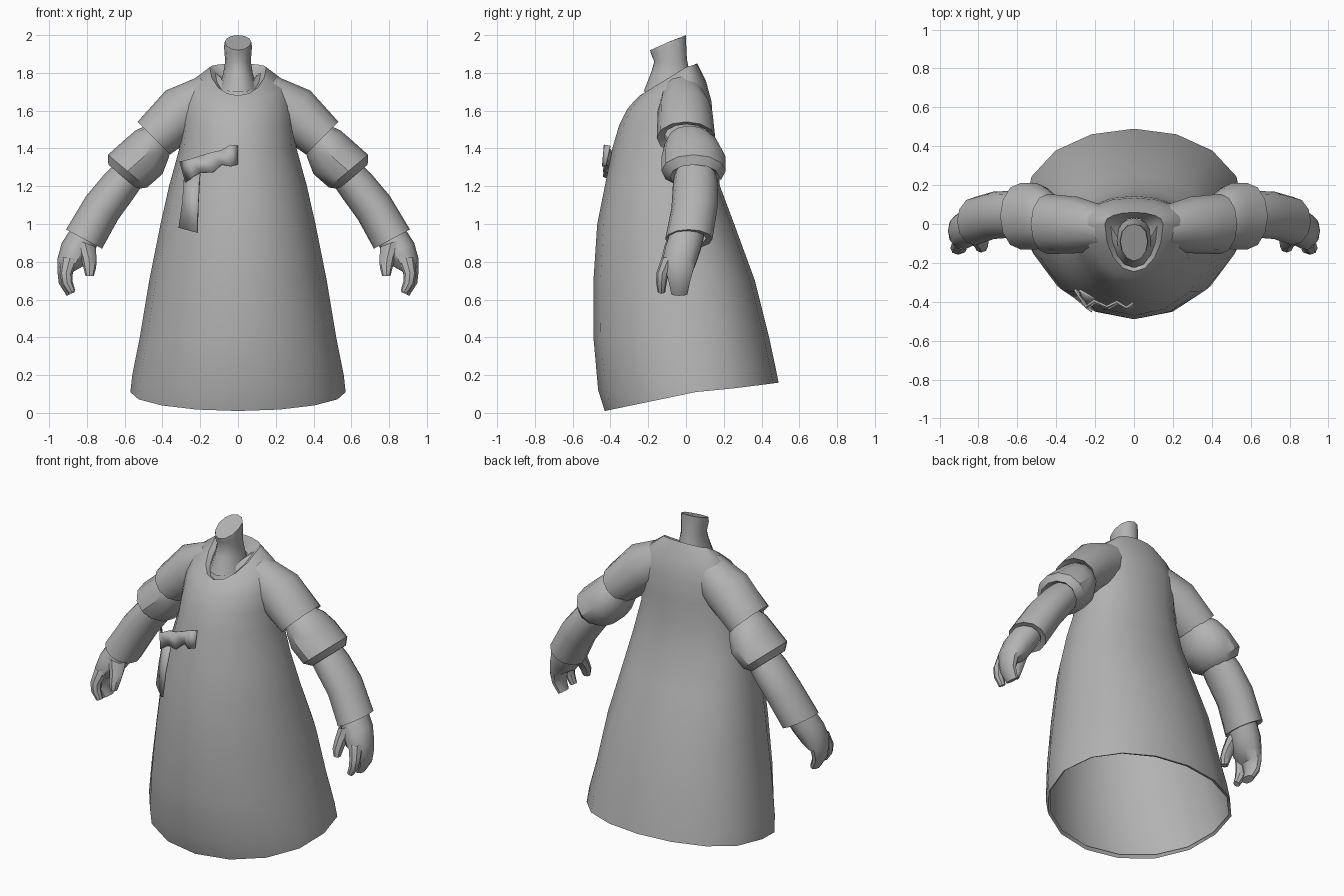
import bpy, bmesh, math

grey = bpy.data.materials.new("plain_grey")
grey.diffuse_color = (0.45, 0.45, 0.45, 1)


def finish(bm, name, angle=40, mirror=False):
    bmesh.ops.recalc_face_normals(bm, faces=bm.faces)
    me = bpy.data.meshes.new(name)
    bm.to_mesh(me)
    bm.free()
    me.materials.append(grey)
    ob = bpy.data.objects.new(name, me)
    bpy.context.collection.objects.link(ob)
    if mirror:
        ob.modifiers.new("mirror", 'MIRROR').use_mirror_merge = False
    bpy.ops.object.select_all(action='DESELECT')
    ob.select_set(True)
    bpy.context.view_layer.objects.active = ob
    bpy.ops.object.shade_smooth_by_angle(angle=math.radians(angle))
    return ob


def loft(name, rings, cap_start=False, cap_end=False, angle=40, mirror=False):
    bm = bmesh.new()
    loops = [[bm.verts.new(p) for p in ring] for ring in rings]
    n = len(loops[0])
    for a, b in zip(loops, loops[1:]):
        for i in range(n):
            j = (i + 1) % n
            bm.faces.new((a[i], a[j], b[j], b[i]))
    if cap_start:
        bm.faces.new(loops[0][::-1])
    if cap_end:
        bm.faces.new(loops[-1])
    return finish(bm, name, angle, mirror)


def body_ring(zf, zs, zb, yf, yb, hw, cy, n=16):
    """Ring with separate front, side and back heights and depths."""
    pts = []
    for i in range(n):
        t = 2 * math.pi * i / n
        c, s = math.cos(t), math.sin(t)
        k = abs(c) if c < 0 else abs(c) ** 0.85
        y_end, z_end = (yf, zf) if c < 0 else (yb, zb)
        pts.append((hw * s, cy + (y_end - cy) * k, zs + (z_end - zs) * abs(c)))
    return pts


def limb(name, stations, n=12, **kw):
    """Tube through (x, y, z, tilt in degrees, radius in xz, radius in y)."""
    rings = []
    for x, y, z, a, r, ry in stations:
        a = math.radians(a)
        rings.append([(x + r * math.cos(t) * math.cos(a), y + ry * math.sin(t),
                       z + r * math.cos(t) * math.sin(a))
                      for t in (2 * math.pi * i / n for i in range(n))])
    return loft(name, rings, mirror=True, **kw)


# long gown with slanted hem and open collar
loft("gown", [body_ring(*r) for r in (
    (.03, .12, .165, -.42, .47, .555, .05),
    (.01, .11, .16, -.43, .49, .57, .05),
    (.12, .20, .26, -.465, .47, .56, .04),
    (.40, .40, .40, -.49, .44, .52, .02),
    (.70, .70, .70, -.49, .365, .47, 0),
    (1.0, 1.0, 1.0, -.47, .255, .41, -.05),
    (1.2, 1.2, 1.2, -.43, .18, .365, -.06),
    (1.4, 1.4, 1.4, -.39, .15, .31, -.05),
    (1.52, 1.52, 1.52, -.355, .145, .30, -.04),
    (1.61, 1.64, 1.65, -.31, .135, .29, -.02),
    (1.65, 1.755, 1.76, -.275, .105, .25, -.01),
    (1.68, 1.83, 1.85, -.245, .06, .15, 0),
    (1.67, 1.80, 1.81, -.225, .04, .12, -.01),
    (1.74, 1.77, 1.77, -.20, .03, .085, -.07))])

# neck stump with slanted top
loft("neck", [body_ring(*r, n=12) for r in (
    (1.70, 1.72, 1.73, -.225, .03, .10, -.09),
    (1.80, 1.80, 1.80, -.185, .02, .078, -.08),
    (1.86, 1.86, 1.87, -.168, .005, .068, -.08),
    (1.90, 1.94, 1.97, -.185, .00, .074, -.09),
    (1.92, 1.965, 2.0, -.19, .00, .07, -.09))], cap_end=True)

# short wide oversleeves
limb("oversleeve", (
    (.14, -.02, 1.68, 58, .12, .11),
    (.29, -.005, 1.595, 50, .145, .145),
    (.445, 0, 1.455, 45, .122, .155),
    (.43, .005, 1.465, 45, .09, .12)))

# gathered sleeve puffs
limb("sleeve_puff", (
    (.42, .02, 1.46, 42, .09, .11),
    (.455, .03, 1.42, 42, .115, .145),
    (.50, .04, 1.355, 42, .135, .17),
    (.585, .04, 1.28, 40, .135, .17),
    (.61, .045, 1.25, 40, .10, .13),
    (.59, .045, 1.27, 40, .08, .10)), angle=35)

# lower sleeves
limb("lower_sleeve", (
    (.57, .05, 1.27, 42, .09, .11),
    (.63, .05, 1.20, 40, .10, .12),
    (.72, .045, 1.085, 36, .105, .122),
    (.815, .015, .92, 28, .108, .125),
    (.815, .010, .925, 28, .08, .095)))

# palms with joined fingers
limb("hand", (
    (.81, .005, .94, 28, .082, .095),
    (.85, -.015, .87, 20, .088, .098),
    (.88, -.035, .80, 10, .078, .095),
    (.915, -.035, .75, 5, .042, .075),
    (.915, -.035, .69, -8, .034, .058),
    (.885, -.035, .63, -25, .024, .045)), cap_end=True, n=10)

# forefingers
limb("forefinger", (
    (.89, -.09, .82, 5, .045, .04),
    (.91, -.125, .74, 0, .034, .032),
    (.905, -.13, .69, -15, .03, .028),
    (.88, -.13, .64, -25, .02, .02)), cap_end=True, n=8)

# thumbs
limb("thumb", (
    (.81, -.05, .90, 20, .06, .06),
    (.79, -.09, .82, 8, .042, .04),
    (.785, -.115, .77, 0, .034, .032),
    (.785, -.125, .725, 0, .022, .022)), cap_end=True, n=8)


def ribbon(name, columns, thick=.012):
    """Flat ribbon from (x, y, z) edge pairs, given thickness."""
    bm = bmesh.new()
    rows = [(bm.verts.new(a), bm.verts.new(b)) for a, b in columns]
    for (a, b), (c, d) in zip(rows, rows[1:]):
        bm.faces.new((a, b, d, c))
    ob = finish(bm, name, 30)
    ob.modifiers.new("thickness", 'SOLIDIFY').thickness = thick


# tied bow and hanging tail on the chest
ribbon("bow", (
    ((-.31, -.34, 1.33), (-.28, -.36, 1.22)),
    ((-.25, -.43, 1.345), (-.24, -.44, 1.25)),
    ((-.205, -.40, 1.36), (-.20, -.41, 1.27)),
    ((-.14, -.43, 1.38), (-.13, -.44, 1.275)),
    ((-.09, -.405, 1.39), (-.085, -.415, 1.315)),
    ((-.04, -.435, 1.42), (-.04, -.445, 1.305)),
    ((0, -.41, 1.415), (0, -.43, 1.315))))
ribbon("bow_tail", (
    ((-.285, -.345, 1.27), (-.205, -.39, 1.27)),
    ((-.295, -.375, 1.12), (-.215, -.43, 1.11)),
    ((-.315, -.375, .98), (-.22, -.455, .955))))
